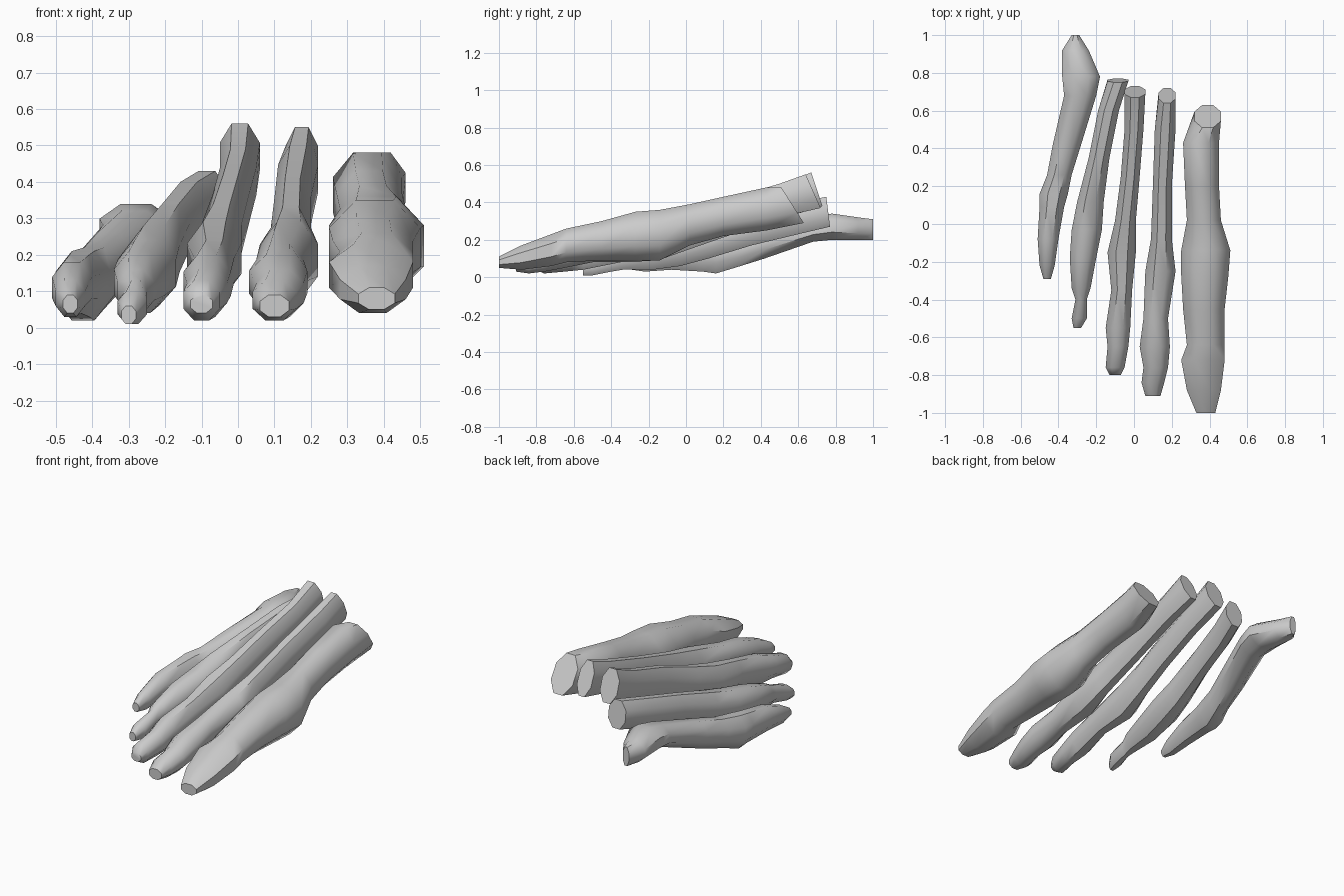
import bpy
import bmesh
import math

cube = bpy.data.objects.get("Cube")
if cube:
    bpy.data.objects.remove(cube, do_unlink=True)

SIDES = 8

# One plain bone colour for everything
bone_grey = bpy.data.materials.new("bone_grey")
bone_grey.use_nodes = True
colour = (0.6, 0.6, 0.6, 1)
bone_grey.diffuse_color = colour
bone_grey.node_tree.nodes["Principled BSDF"].inputs["Base Color"].default_value = colour


def make_ring(bm, section, lean):
    """Octagonal cross-section filling its width and height; lean tips its top along y."""
    y, left, right, bottom, top = (value / 100 for value in section)
    centre_x, half_width = (left + right) / 2, (right - left) / 2
    centre_z, half_height = (bottom + top) / 2, (top - bottom) / 2
    ring = []
    for i in range(SIDES):
        angle = math.tau * (i + 0.5) / SIDES
        across = math.cos(angle) / math.cos(math.pi / SIDES)
        upward = math.sin(angle) / math.cos(math.pi / SIDES)
        ring.append(bm.verts.new((centre_x + half_width * across,
                                  y + lean * upward,
                                  centre_z + half_height * upward)))
    return ring


def make_bone(name, sections, end_lean):
    """Loft a closed bone through sections given as y, x range and z range in hundredths."""
    bm = bmesh.new()
    last = len(sections) - 1
    rings = [make_ring(bm, section, end_lean if i == last else 0)
             for i, section in enumerate(sections)]
    for near, far in zip(rings, rings[1:]):
        for i in range(SIDES):
            j = (i + 1) % SIDES
            bm.faces.new((near[i], near[j], far[j], far[i]))
    bm.faces.new(rings[0])
    bm.faces.new(rings[-1])
    bmesh.ops.recalc_face_normals(bm, faces=bm.faces)
    mesh = bpy.data.meshes.new(name)
    bm.to_mesh(mesh)
    bm.free()
    mesh.materials.append(bone_grey)
    bone = bpy.data.objects.new(name, mesh)
    bpy.context.collection.objects.link(bone)
    bpy.ops.object.select_all(action="DESELECT")
    bone.select_set(True)
    bpy.context.view_layer.objects.active = bone
    bpy.ops.object.shade_smooth_by_angle(angle=math.radians(50))


# Big toe, the widest bone
make_bone("big_toe_bone", [
    (-100, 33, 43, 5, 11), (-88, 28, 46, 4, 17), (-72, 25, 48, 6, 23),
    (-64, 28, 48, 8, 26), (-45, 26, 48, 9, 30), (-27, 25, 50, 9, 35),
    (-14, 25, 51, 9, 36), (2, 28, 46, 17, 39), (20, 27, 45, 22, 43),
    (43, 26, 45, 25, 48), (57, 32, 46, 29, 48)], -0.06)

# Slim middle toes, rising toward the back
make_bone("second_toe_bone", [
    (-91, 6, 14, 3, 9), (-84, 4, 16, 2, 13), (-76, 5, 18, 3, 16),
    (-65, 3, 19, 5, 20), (-50, 5, 18, 8, 23), (-25, 6, 22, 8, 29),
    (-8, 9, 20, 14, 33), (20, 10, 20, 23, 41), (50, 11, 22, 32, 50),
    (68, 13, 22, 37, 55)], -0.04)

make_bone("middle_toe_bone", [
    (-80, -13, -7, 4, 9), (-76, -15, -5, 2, 13), (-65, -14, -3, 3, 16),
    (-55, -15, -2, 4, 20), (-35, -12, -1, 8, 24), (-15, -14, 1, 9, 29),
    (2, -10, 1, 15, 34), (25, -7, 3, 23, 42), (50, -5, 5, 31, 49),
    (70, -5, 6, 38, 56)], -0.03)

make_bone("fourth_toe_bone", [
    (-55, -32, -28, 1, 6), (-50, -33, -25, 1, 10), (-40, -31, -25, 3, 13),
    (-34, -33, -23, 4, 16), (-18, -34, -20, 4, 21), (-3, -33, -17, 6, 24),
    (12, -30, -16, 10, 28), (35, -24, -13, 17, 34), (60, -19, -8, 23, 40),
    (76, -14, -3, 27, 43)], -0.01)

# Little toe with its flared back end
make_bone("little_toe_bone", [
    (-29, -48, -44, 4, 9), (-22, -50, -42, 3, 13), (-8, -51, -40, 4, 18),
    (9, -50, -37, 3, 20), (16, -50, -35, 2, 21), (26, -46, -33, 5, 22),
    (42, -43, -28, 10, 26), (68, -37, -20, 19, 32), (78, -38, -18, 20, 34),
    (92, -38, -24, 20, 32), (100, -33, -29, 20, 31)], 0)
